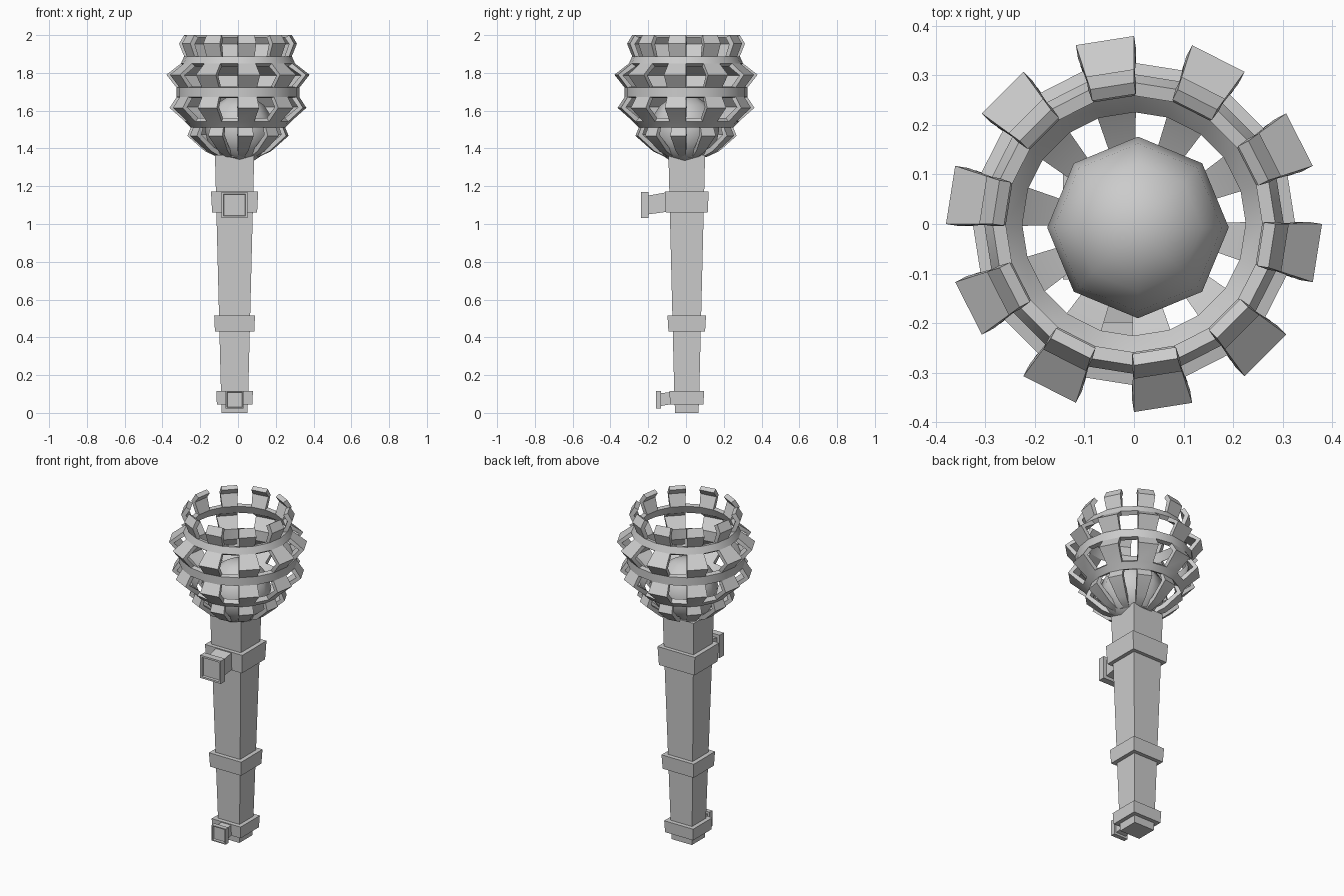
import bpy, bmesh, math
from math import cos, sin, radians

if "Cube" in bpy.data.objects:
    bpy.data.objects.remove(bpy.data.objects["Cube"])

CX, CY = -0.018, 0.004   # handle axis sits slightly off centre


def finish(name, bm):
    me = bpy.data.meshes.new(name)
    bm.to_mesh(me)
    bm.free()
    ob = bpy.data.objects.new(name, me)
    bpy.context.collection.objects.link(ob)
    bpy.ops.object.select_all(action='DESELECT')
    ob.select_set(True)
    bpy.context.view_layer.objects.active = ob
    return ob


def loft_square(name, levels, cx=CX, cy=CY):
    """Square section column; levels = (half x, half y, z)."""
    bm = bmesh.new()
    rings = [[bm.verts.new((cx + sx * hx, cy + sy * hy, z))
              for sx, sy in ((-1, -1), (1, -1), (1, 1), (-1, 1))]
             for hx, hy, z in levels]
    for a, b in zip(rings, rings[1:]):
        for i in range(4):
            k = (i + 1) % 4
            bm.faces.new((a[i], a[k], b[k], b[i]))
    bm.faces.new(rings[0][::-1])
    bm.faces.new(rings[-1])
    return finish(name, bm)


# Tapered handle and its collars
loft_square("handle", [(0.068, 0.062, 0), (0.072, 0.066, 0.1), (0.104, 0.097, 1.365)])
loft_square("bottom_collar", [(0.094, 0.088, 0.045), (0.097, 0.092, 0.115)])
loft_square("middle_collar", [(0.104, 0.097, 0.43), (0.108, 0.102, 0.515)])
loft_square("top_collar", [(0.119, 0.111, 1.06), (0.125, 0.116, 1.172)])


def bracket(name, y_back, y_plate, y_front, z_back, h_back, z, h, rim):
    """Stem growing from a collar into a square plate with a recessed front."""
    bm = bmesh.new()
    secs = [(y_back, z_back, h_back), (y_plate, z, h * 0.72), (y_plate, z, h),
            (y_front, z, h), (y_front, z, h - rim), (y_front + 0.012, z, h - rim - 0.003)]
    rings = [[bm.verts.new((CX + sx * s, y, zc + sz * s))
              for sx, sz in ((-1, -1), (1, -1), (1, 1), (-1, 1))] for y, zc, s in secs]
    for a, b in zip(rings, rings[1:]):
        for i in range(4):
            k = (i + 1) % 4
            bm.faces.new((a[i], a[k], b[k], b[i]))
    bm.faces.new(rings[0][::-1])
    bm.faces.new(rings[-1])
    bmesh.ops.recalc_face_normals(bm, faces=bm.faces)
    return finish(name, bm)


bracket("upper_bracket", -0.09, -0.198, -0.238, 1.118, 0.052, 1.101, 0.069, 0.011)
bracket("lower_bracket", -0.07, -0.133, -0.16, 0.08, 0.032, 0.07, 0.047, 0.006)

# Cage: outline (r, z, full) - a full band forms a ring, otherwise ten slats
profile = [(0.06, 1.345, True), (0.11, 1.355, False), (0.175, 1.385, False),
           (0.268, 1.467, False), (0.25, 1.51, True), (0.28, 1.542, False),
           (0.362, 1.615, False), (0.325, 1.672, True), (0.325, 1.722, False),
           (0.379, 1.79, False), (0.302, 1.85, True), (0.285, 1.888, False),
           (0.312, 1.955, False), (0.285, 2.0, False)]
SEG = 20
bm = bmesh.new()
grid = [[bm.verts.new((r * cos(radians(18 * i)), r * sin(radians(18 * i)), z))
         for i in range(SEG)] for r, z, _ in profile]
for j in range(len(profile) - 1):
    for i in range(SEG):
        if profile[j][2] or i % 2 == 1:
            k = (i + 1) % SEG
            bm.faces.new((grid[j][i], grid[j][k], grid[j + 1][k], grid[j + 1][i]))
bmesh.ops.delete(bm, geom=[v for v in bm.verts if not v.link_faces], context='VERTS')
cage = finish("cage", bm)
mod = cage.modifiers.new("thickness", 'SOLIDIFY')
mod.thickness = 0.027
mod.offset = -1
bpy.ops.object.modifier_apply(modifier=mod.name)
for v in cage.data.vertices:      # flat prong tops
    v.co.z = min(v.co.z, 2.0)
bpy.ops.object.shade_smooth_by_angle(angle=radians(25))

# Eight-sided smooth bulb resting in the cage
bm = bmesh.new()
bmesh.ops.create_uvsphere(bm, u_segments=8, v_segments=8, radius=0.183)
bmesh.ops.translate(bm, verts=bm.verts, vec=(0.008, -0.007, 1.5))
finish("bulb", bm)
bpy.ops.object.shade_smooth()
